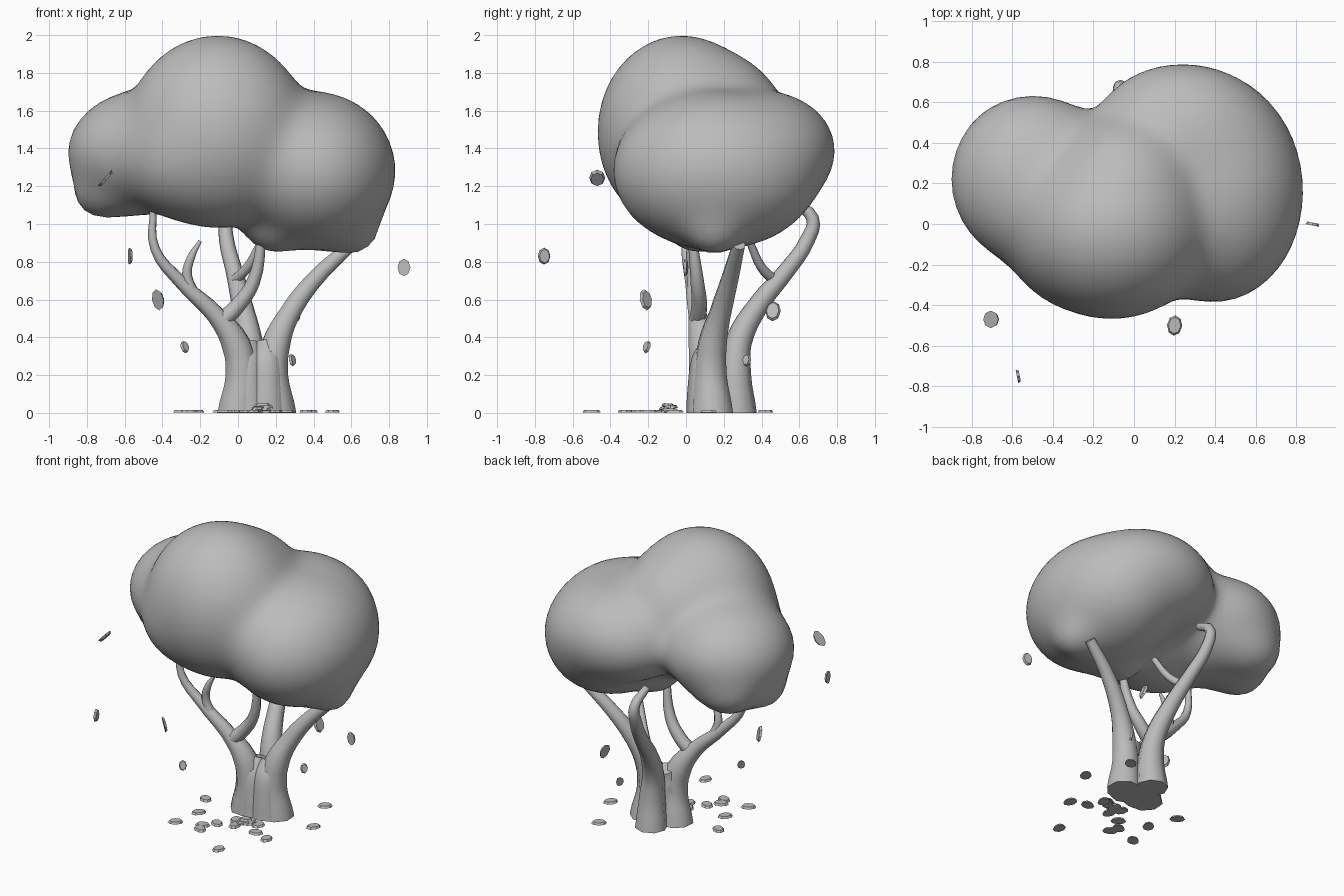
import bpy, bmesh, math, random
from mathutils import Vector

random.seed(4)
if "Cube" in bpy.data.objects:
    bpy.data.objects.remove(bpy.data.objects["Cube"])

grey = bpy.data.materials.new("plain_grey")
grey.use_nodes = True
grey.diffuse_color = (0.5, 0.5, 0.5, 1)
grey.node_tree.nodes["Principled BSDF"].inputs["Base Color"].default_value = (0.5, 0.5, 0.5, 1)


def add_object(name, mesh, smooth=True):
    ob = bpy.data.objects.new(name, mesh)
    bpy.context.collection.objects.link(ob)
    mesh.materials.clear()
    mesh.materials.append(grey)
    for p in mesh.polygons:
        p.use_smooth = smooth
    return ob


def foliage(name, centre, lobes, blend=11.0):
    """Sphere pushed out to the surface of softly blended lobes."""
    centre = Vector(centre)

    def inside(p):
        total = 0
        for c, r in lobes:
            q = math.sqrt(sum(((p[i] - c[i]) / r[i]) ** 2 for i in range(3)))
            total += math.exp(-blend * (q - 1))
        return total > 1

    bm = bmesh.new()
    bmesh.ops.create_icosphere(bm, subdivisions=5, radius=1)
    for v in bm.verts:
        d = v.co.normalized()
        # walk inwards to the outermost surface, then refine
        hi = 1.3
        while hi > 0.05 and not inside(centre + d * hi):
            hi -= 0.05
        lo, hi = hi, hi + 0.05
        for _ in range(8):
            mid = (lo + hi) / 2
            if inside(centre + d * mid):
                lo = mid
            else:
                hi = mid
        v.co = centre + d * lo
    for _ in range(3):
        bmesh.ops.smooth_vert(bm, verts=bm.verts, factor=0.5,
                              use_axis_x=True, use_axis_y=True, use_axis_z=True)
    mesh = bpy.data.meshes.new(name)
    bm.to_mesh(mesh)
    bm.free()
    return add_object(name, mesh)


def limb(name, points):
    """Tapered round limb through (x, y, z, radius) points."""
    cu = bpy.data.curves.new(name + "_path", "CURVE")
    cu.dimensions = "3D"
    cu.bevel_depth = 1
    cu.bevel_resolution = 2
    cu.resolution_u = 4
    cu.use_fill_caps = True
    sp = cu.splines.new("BEZIER")
    sp.bezier_points.add(len(points) - 1)
    for bp, (x, y, z, r) in zip(sp.bezier_points, points):
        bp.co = (x, y, z)
        bp.radius = r
        bp.handle_left_type = bp.handle_right_type = "AUTO"
    tmp = bpy.data.objects.new(name + "_path", cu)
    bpy.context.collection.objects.link(tmp)
    bpy.context.view_layer.update()
    graph = bpy.context.evaluated_depsgraph_get()
    mesh = bpy.data.meshes.new_from_object(tmp.evaluated_get(graph))
    bpy.data.objects.remove(tmp)
    mesh.name = name
    for v in mesh.vertices:
        if v.co.z < 0.03:
            v.co.z = 0
    ob = add_object(name, mesh)
    bpy.context.view_layer.objects.active = ob
    ob.select_set(True)
    bpy.ops.object.shade_smooth_by_angle(angle=math.radians(50))
    ob.select_set(False)
    return ob


def leaf(name, place, normal, size):
    """Thin eight-sided oval leaf."""
    bm = bmesh.new()
    bmesh.ops.create_cone(bm, cap_ends=True, segments=8, radius1=size,
                          radius2=size * 0.8, depth=0.014)
    for v in bm.verts:
        v.co.y *= 0.75
    mesh = bpy.data.meshes.new(name)
    bm.to_mesh(mesh)
    bm.free()
    ob = add_object(name, mesh, False)
    ob.location = place
    ob.rotation_euler = Vector(normal).to_track_quat("Z", "X").to_euler()
    return ob


# Canopy: crown, right lobe, back lobe, crown back, left lobe, low corners
foliage("canopy", (-0.02, 0.15, 1.38), [
    ((-0.11, -0.03, 1.49), (0.48, 0.44, 0.51)),
    ((0.4, 0.16, 1.28), (0.44, 0.55, 0.42)),
    ((0.23, 0.42, 1.39), (0.44, 0.37, 0.31)),
    ((-0.05, 0.17, 1.51), (0.37, 0.36, 0.38)),
    ((-0.5, 0.22, 1.38), (0.41, 0.42, 0.33)),
    ((-0.3, -0.05, 1.35), (0.32, 0.34, 0.3)),
    ((0.61, 0.15, 0.97), (0.14, 0.15, 0.15)),
    ((0.2, 0.07, 0.99), (0.17, 0.17, 0.14)),
    ((-0.7, 0.2, 1.16), (0.17, 0.2, 0.14)),
    ((-0.6, 0.42, 1.2), (0.22, 0.18, 0.17)),
])

# Trunk lobes running up into the main branches
for side, x in (("left", 0.05), ("right", 0.15)):
    limb(f"trunk_core_{side}", [(x, 0.12, 0, 0.12), (x, 0.11, 0.15, 0.1),
                                (x, 0.12, 0.28, 0.09), (x, 0.15, 0.37, 0.06)])
limb("left_branch", [
    (0.0, 0.11, 0, 0.115), (0.02, 0.1, 0.2, 0.09), (-0.01, 0.09, 0.36, 0.08),
    (-0.12, 0.06, 0.52, 0.05), (-0.3, 0.03, 0.69, 0.036), (-0.44, 0.0, 0.87, 0.026),
    (-0.45, 0.0, 1.08, 0.018)])
limb("right_branch", [
    (0.2, 0.14, 0, 0.115), (0.18, 0.13, 0.2, 0.09), (0.2, 0.14, 0.36, 0.08),
    (0.27, 0.18, 0.52, 0.06), (0.4, 0.23, 0.7, 0.048), (0.6, 0.28, 0.89, 0.035)])
limb("back_branch", [
    (0.08, 0.27, 0, 0.105), (0.08, 0.26, 0.2, 0.085), (0.06, 0.28, 0.38, 0.07),
    (0.02, 0.39, 0.58, 0.055), (-0.02, 0.53, 0.75, 0.045), (-0.06, 0.64, 0.91, 0.04),
    (-0.07, 0.67, 1.03, 0.034), (-0.08, 0.55, 1.12, 0.025)])

# Smaller branches
limb("left_twig", [
    (-0.24, 0.04, 0.63, 0.035), (-0.27, 0.03, 0.73, 0.028), (-0.25, 0.02, 0.82, 0.023),
    (-0.2, 0.02, 0.91, 0.01)])
limb("middle_twig", [
    (-0.08, 0.06, 0.49, 0.045), (0.0, 0.07, 0.57, 0.042), (0.08, 0.06, 0.69, 0.036),
    (0.13, 0.03, 0.95, 0.022)])
limb("back_twig", [
    (-0.02, 0.47, 0.7, 0.03), (0.05, 0.4, 0.77, 0.025), (0.12, 0.34, 0.9, 0.02)])

# Falling leaves: place, facing and size
falling = [
    ((-0.7, -0.47, 1.24), (0.75, 0, -0.66), 0.057),
    ((-0.57, -0.75, 0.83), (1, 0.2, 0), 0.045),
    ((-0.42, -0.21, 0.6), (0.7, 0.7, 0.2), 0.057),
    ((-0.28, -0.21, 0.35), (0.6, -0.7, 0.3), 0.034),
    ((0.29, 0.32, 0.28), (0.7, -0.5, 0.2), 0.034),
    ((0.88, 0, 0.77), (0.2, 1, 0), 0.046),
    ((0.31, 0.46, 0.54), (1, -0.2, 0.3), 0.055),
]
for i, (place, normal, size) in enumerate(falling):
    leaf(f"falling_leaf_{i + 1}", place, normal, size)

# Leaves lying on the ground
ground = [
    (0.2, -0.5), (-0.26, -0.32), (-0.3, 0.07), (-0.22, -0.12), (-0.09, -0.26),
    (-0.03, -0.19), (-0.07, -0.32), (0.04, -0.08), (0.08, -0.15), (0.2, -0.06),
    (0.25, -0.16), (0.36, -0.2), (0.5, 0.12), (0.38, 0.42)]
for i, (x, y) in enumerate(ground):
    ob = leaf(f"ground_leaf_{i + 1}", (x, y, 0.008), (0, 0, 1), 0.05)
    ob.rotation_euler = (0, 0, random.uniform(0, math.tau))

# Small pile in front of the trunk
for i in range(5):
    ob = leaf(f"pile_leaf_{i + 1}", (0.12 + random.uniform(-0.04, 0.04),
              -0.11 + random.uniform(-0.04, 0.04), 0.01 + i * 0.008), (0, 0, 1), 0.045)
    ob.rotation_euler = (0.05, 0.05, random.uniform(0, math.tau))
